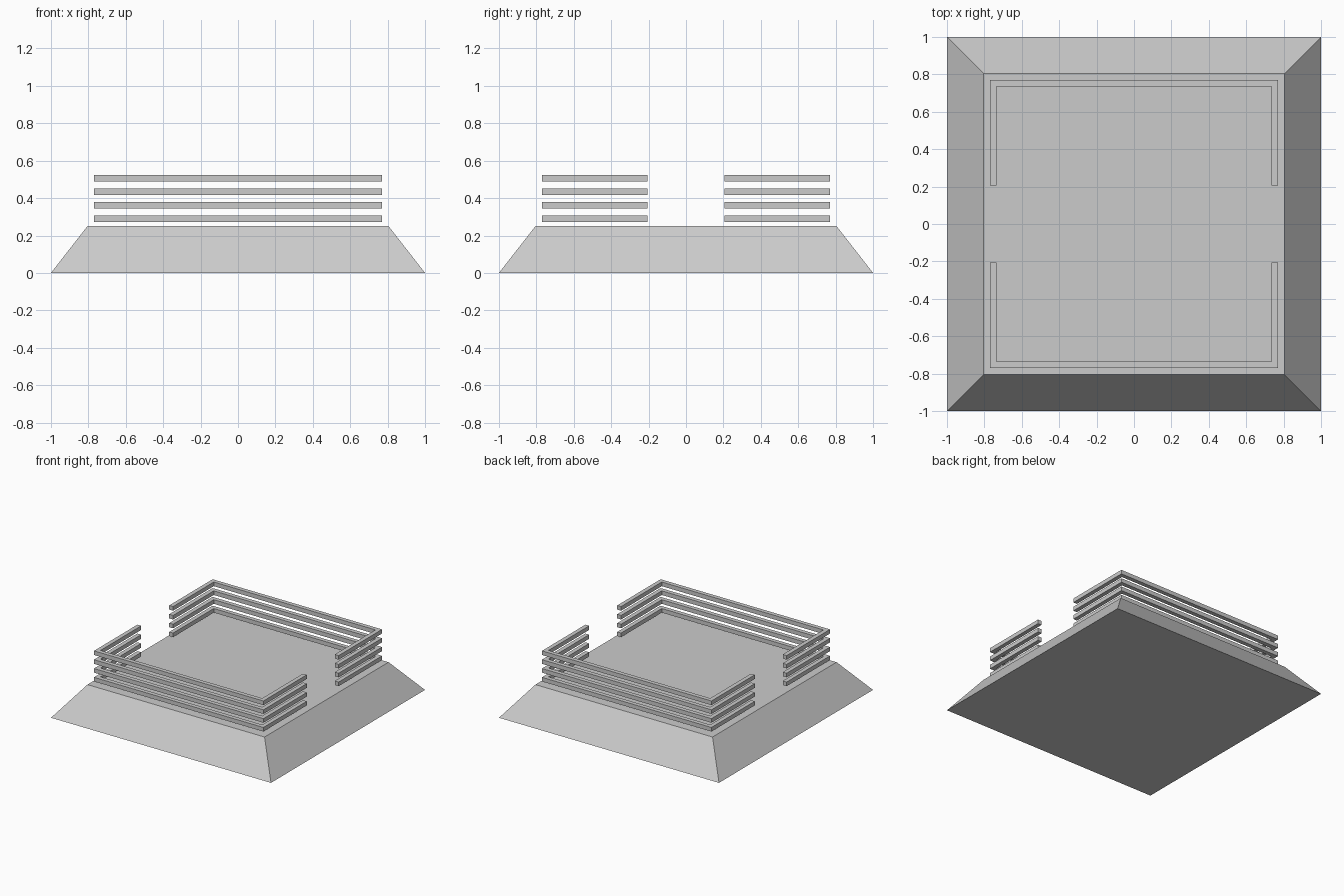
import bpy, bmesh

if "Cube" in bpy.data.objects:
    bpy.data.objects.remove(bpy.data.objects["Cube"])

BASE_H, BOTTOM, TOP = 0.25, 1.0, 0.805   # plinth height and half-widths
OUT, INN, GAP = 0.77, 0.735, 0.207       # rail outer / inner edge, half opening
RAIL_H, RAIL_Z, STEP, COUNT = 0.034, 0.272, 0.0725, 4


def new_object(name, bm):
    bmesh.ops.recalc_face_normals(bm, faces=bm.faces)
    mesh = bpy.data.meshes.new(name)
    bm.to_mesh(mesh)
    bm.free()
    obj = bpy.data.objects.new(name, mesh)
    bpy.context.collection.objects.link(obj)
    return obj


def rail(name, side, z):
    """U-shaped rail on the front (-1) or back (+1), open towards the middle."""
    outline = [(-OUT, GAP), (-OUT, OUT), (OUT, OUT), (OUT, GAP),
               (INN, GAP), (INN, INN), (-INN, INN), (-INN, GAP)]
    bm = bmesh.new()
    face = bm.faces.new([bm.verts.new((x, y * side, z)) for x, y in outline])
    result = bmesh.ops.extrude_face_region(bm, geom=[face], use_keep_orig=True)
    top = [v for v in result["geom"] if isinstance(v, bmesh.types.BMVert)]
    bmesh.ops.translate(bm, verts=top, vec=(0, 0, RAIL_H))
    return new_object(name, bm)


# Sloped plinth: a cube tapered towards the top
bm = bmesh.new()
bmesh.ops.create_cube(bm, size=2)
for v in bm.verts:
    is_top = v.co.z > 0
    half = TOP if is_top else BOTTOM
    v.co = (v.co.x * half, v.co.y * half, BASE_H if is_top else 0)
new_object("sloped_base", bm)

# Stacked rails, front and back
for i in range(COUNT):
    for label, side in (("front", -1), ("back", 1)):
        rail(f"{label}_rail_{i + 1}", side, RAIL_Z + i * STEP)
